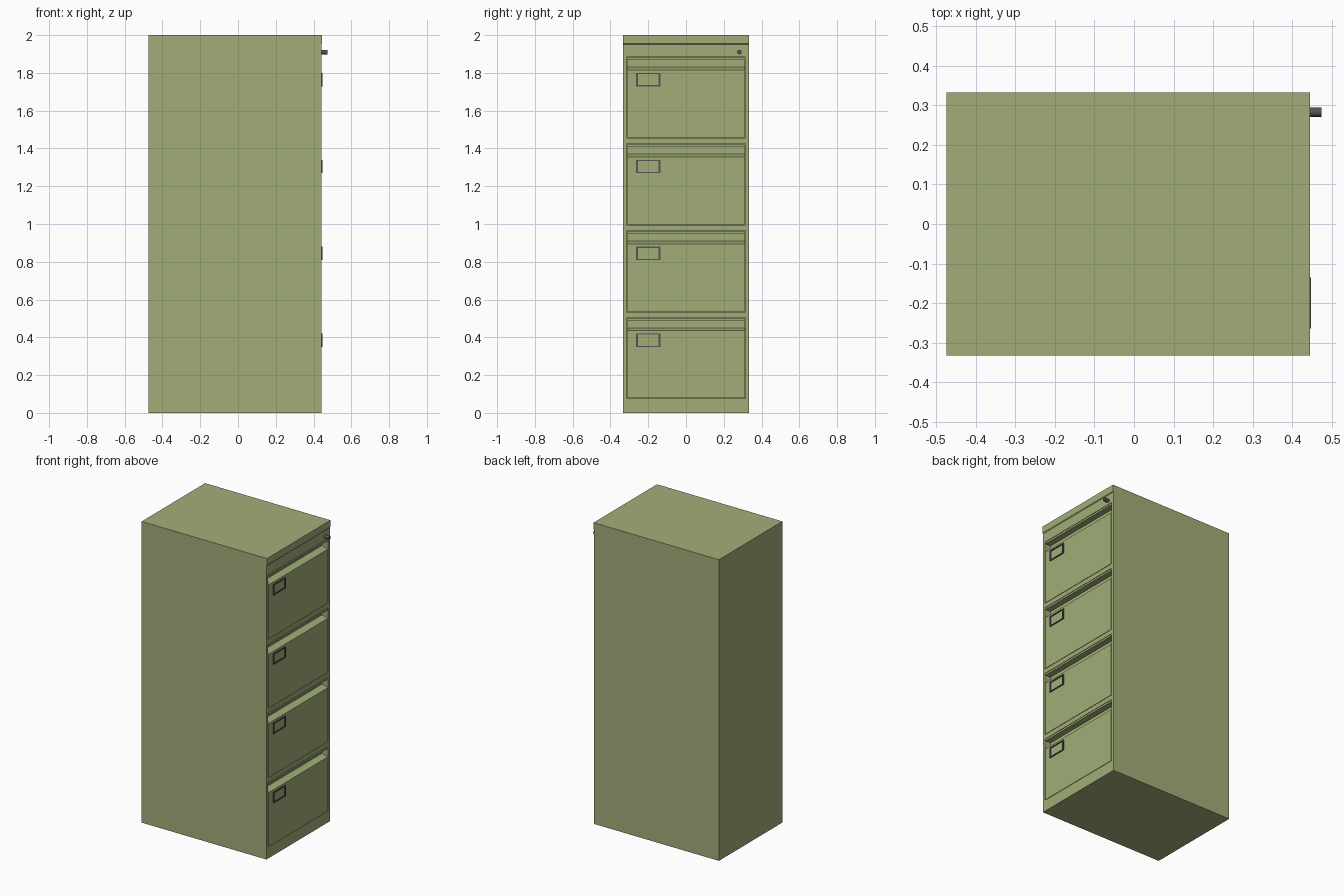
import bpy, bmesh, math

if "Cube" in bpy.data.objects:
    bpy.data.objects.remove(bpy.data.objects["Cube"])


def material(name, rgb):
    m = bpy.data.materials.new(name)
    m.diffuse_color = (*rgb, 1)
    m.use_nodes = True
    m.node_tree.nodes["Principled BSDF"].inputs["Base Color"].default_value = m.diffuse_color
    return m


GREEN = material("olive_paint", (0.36, 0.42, 0.19))
DARK = material("dark_metal", (0.09, 0.09, 0.10))

FRONT = 0.442                     # face plane of the cabinet, looking along +x
TOPS = [1.885 - 0.46 * i for i in range(4)]
HEIGHT = 0.43                     # drawer opening height
HALF_W = 0.315                    # half width of a drawer opening


def finish(bm, name, mat):
    bmesh.ops.recalc_face_normals(bm, faces=bm.faces)
    me = bpy.data.meshes.new(name)
    bm.to_mesh(me)
    bm.free()
    ob = bpy.data.objects.new(name, me)
    bpy.context.collection.objects.link(ob)
    if mat:
        me.materials.append(mat)
    return ob


def add_box(bm, x, y, z):
    vs = bmesh.ops.create_cube(bm, size=1)["verts"]
    for v in vs:
        for i, (a, b) in enumerate((x, y, z)):
            v.co[i] = a if v.co[i] < 0 else b


def extrude_y(name, profile, y0, y1, mat):
    bm = bmesh.new()
    face = bm.faces.new([bm.verts.new((x, y0, z)) for x, z in profile])
    new = bmesh.ops.extrude_face_region(bm, geom=[face])["geom"]
    bmesh.ops.translate(bm, vec=(0, y1 - y0, 0),
                        verts=[g for g in new if isinstance(g, bmesh.types.BMVert)])
    return finish(bm, name, mat)


# cabinet shell with a slightly proud trim along the top front edge
F = FRONT
body = extrude_y("cabinet_body", [(-0.475, 0), (F, 0), (F, 1.95), (F + 0.004, 1.955),
                                  (F + 0.004, 2), (-0.475, 2)], -0.333, 0.333, GREEN)

# shallow drawer openings
bm = bmesh.new()
for t in TOPS:
    add_box(bm, (F - 0.05, F + 0.1), (-HALF_W, HALF_W), (t - HEIGHT, t))
cutter = finish(bm, "opening_cutter", None)
cutter.hide_render = True
cutter.hide_viewport = True
mod = body.modifiers.new("openings", "BOOLEAN")
mod.object = cutter
mod.operation = "DIFFERENCE"
mod.solver = "EXACT"

for i, t in enumerate(TOPS, 1):
    # drawer front with a full-width finger recess near the top
    b = t - HEIGHT + 0.003
    back = F - 0.052
    profile = [(back, b), (F, b), (F, t - 0.07), (F - 0.04, t - 0.055),
               (F - 0.04, t - 0.015), (F, t - 0.015), (F, t - 0.003), (back, t - 0.003)]
    extrude_y(f"drawer_front_{i}", profile, -HALF_W + 0.006, HALF_W - 0.006, GREEN)

    # label holder frame
    y0, y1, z0, z1 = -0.264, -0.136, t - 0.156, t - 0.085
    x = (F - 0.002, F + 0.006)
    bm = bmesh.new()
    for y in (y0, y1 - 0.009):
        add_box(bm, x, (y, y + 0.009), (z0, z1))
    for z in (z0, z1 - 0.006):
        add_box(bm, x, (y0 + 0.009, y1 - 0.009), (z, z + 0.006))
    finish(bm, f"label_holder_{i}", DARK)

# lock barrel
bpy.ops.mesh.primitive_cylinder_add(vertices=16, radius=0.012, depth=0.035,
                                    location=(0.4575, 0.283, 1.91),
                                    rotation=(0, math.pi / 2, 0))
lock = bpy.context.object
lock.name = "lock_barrel"
lock.data.materials.append(DARK)
bpy.ops.object.shade_smooth_by_angle()
